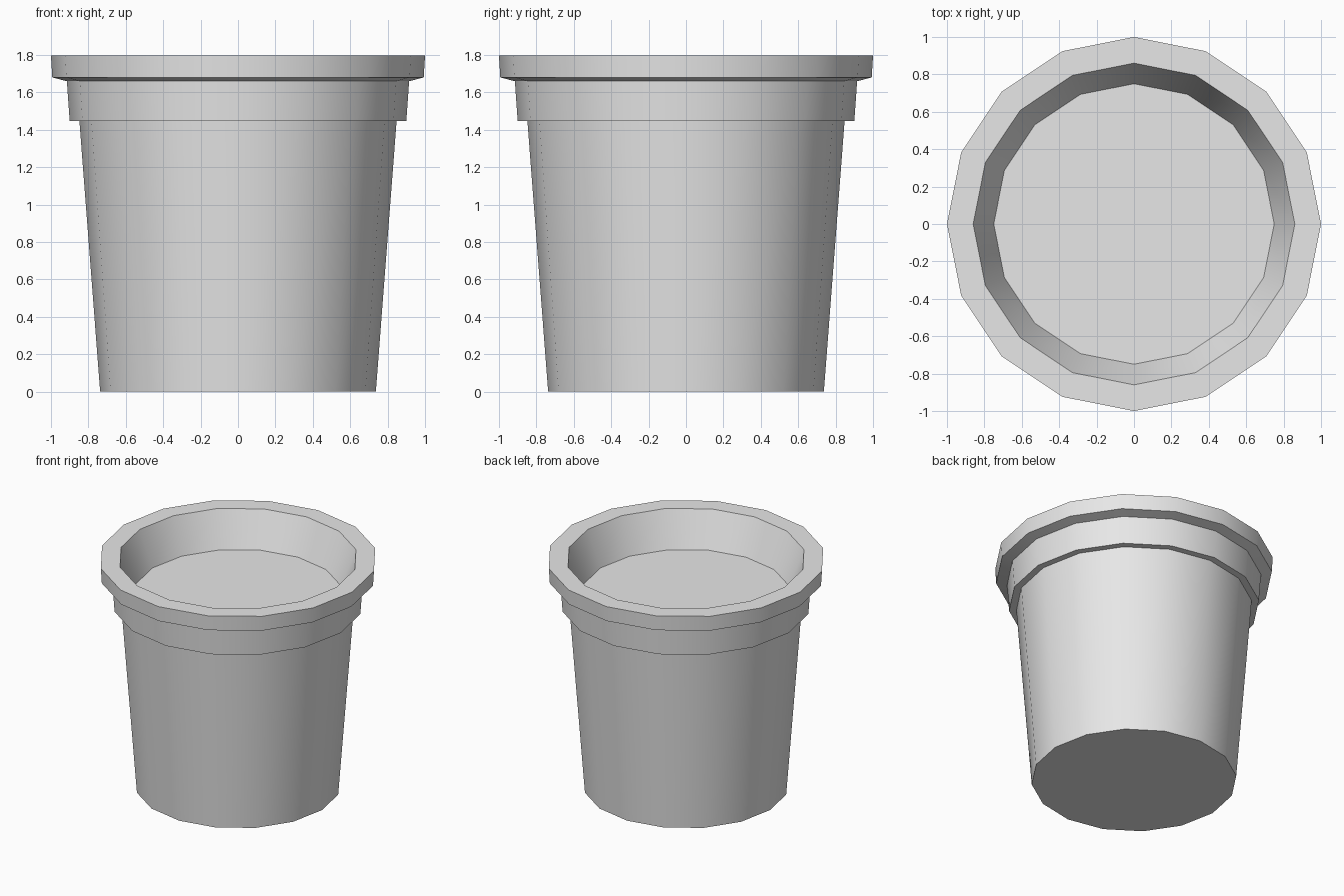
import bpy
import bmesh
import math

cube = bpy.data.objects.get("Cube")
if cube:
    bpy.data.objects.remove(cube, do_unlink=True)

SIDES = 16

# One plain grey for the whole pot
grey = bpy.data.materials.new("light_grey")
colour = (0.8, 0.8, 0.8, 1)
grey.use_nodes = True
grey.diffuse_color = colour
grey.node_tree.nodes["Principled BSDF"].inputs["Base Color"].default_value = colour


def lathe(name, profile):
    """Turn (radius, height) points about z, with flat caps at both ends."""
    bm = bmesh.new()
    rings = []
    for radius, z in profile:
        angles = [math.tau * i / SIDES for i in range(SIDES)]
        rings.append([bm.verts.new((radius * math.cos(a), radius * math.sin(a), z))
                      for a in angles])
    for low, high in zip(rings, rings[1:]):
        for i in range(SIDES):
            j = (i + 1) % SIDES
            bm.faces.new((low[i], low[j], high[j], high[i]))
    bm.faces.new(rings[0][::-1])
    bm.faces.new(rings[-1])
    bmesh.ops.recalc_face_normals(bm, faces=bm.faces)
    mesh = bpy.data.meshes.new(name)
    bm.to_mesh(mesh)
    bm.free()
    mesh.materials.append(grey)
    obj = bpy.data.objects.new(name, mesh)
    bpy.context.collection.objects.link(obj)
    return obj


pot = lathe("flower_pot", [
    (0.737, 0.0), (0.848, 1.447),    # tapered wall
    (0.90, 1.447), (0.915, 1.66),    # collar
    (0.993, 1.68), (1.0, 1.797),     # rim
    (0.86, 1.797), (0.75, 1.52),     # inner wall down to the soil level
])

# Smooth around the pot, crisp at the steps
bpy.ops.object.select_all(action="DESELECT")
pot.select_set(True)
bpy.context.view_layer.objects.active = pot
bpy.ops.object.shade_smooth_by_angle(angle=math.radians(30))
